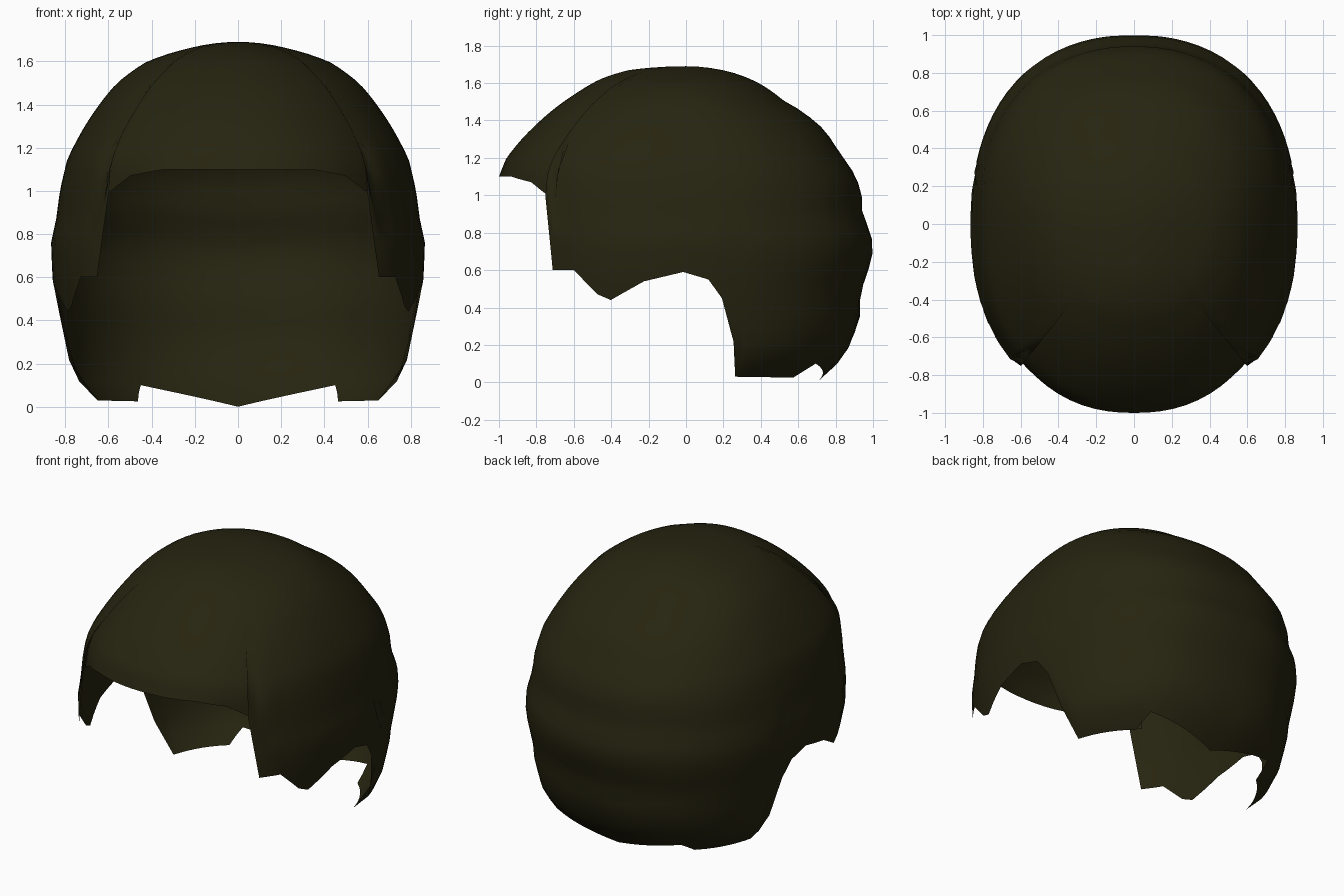
import bpy, bmesh, math

if "Cube" in bpy.data.objects:
    bpy.data.objects.remove(bpy.data.objects["Cube"], do_unlink=True)

TOP = 1.69

# Outline profiles as (height, distance from the centre axis)
SIDE = [(0, .65), (.03, .68), (.1, .76), (.17, .795), (.4, .835), (.6, .86), (.76, .866),
        (.87, .842), (1, .825), (1.15, .79), (1.3, .71), (1.43, .62), (1.5, .56),
        (1.6, .42), (1.66, .23), (TOP, 0)]
BACK = [(0, .7), (.1, .81), (.2, .88), (.35, .93), (.47, .93), (.6, .975), (.7, 1),
        (.8, .99), (.9, .94), (1, .94), (1.1, .91), (1.23, .82), (1.35, .74),
        (1.45, .62), (1.5, .53), (1.6, .39), (1.65, .27), (TOP, 0)]
FRONT = [(0, .9), (.6, .99), (1.1, 1), (1.2, .96), (1.31, .87), (1.45, .72),
         (1.55, .58), (1.62, .46), (1.67, .3), (TOP, 0)]

# Lower edge as (degrees from the front, height)
RIM = [(0, 1.1), (20, 1.1), (31, 1.07), (38.5, 1), (42.5, .6), (50.5, .6), (58.5, .47),
       (63, .44), (75, .54), (89, .59), (98, .55), (103, .45), (112, .03),
       (141, .025), (147, .1), (180, 0)]
FRINGE_RIM = RIM[:4] + [(43, .99)]


def lerp(table, v, key=lambda k: k):
    for (a, p), (b, q) in zip(table, table[1:]):
        if v <= b:
            t = (key(v) - key(a)) / (key(b) - key(a))
            return p + (q - p) * t
    return table[-1][1]


def crown(z):
    # Rounds the profile off towards the top
    return math.sqrt(max(TOP - z, 0))


def surface_point(deg, z, inset):
    a = math.radians(deg)
    s, c = math.sin(a), math.cos(a)
    w = lerp(SIDE, z, crown)
    d = lerp(FRONT if c > 0 else BACK, z, crown)
    n = 2.3 if z < 1.2 else 2.3 - .3 * (z - 1.2) / (TOP - 1.2)
    r = (abs(s / w) ** n + abs(c / d) ** n) ** (-1 / n)
    r *= 1 - inset * (deg / 40) ** 2
    return (r * s, -r * c, z)


def hair_shell(name, rim, inset, mat, rows=30):
    start, end = rim[0][0], rim[-1][0]
    angles = {float(a) for a, _ in rim}
    for a in range(0, 181, 4):
        if start < a < end and min(abs(a - b) for b, _ in rim) > 1.5:
            angles.add(float(a))
    bm = bmesh.new()
    pole = bm.verts.new((0, 0, TOP))
    columns = []
    for a in sorted(angles):
        low = lerp(rim, a)
        heights = [low + (TOP - low) * math.cos(i / rows * math.pi / 2)
                   for i in range(1, rows + 1)]
        columns.append([bm.verts.new(surface_point(a, z, inset)) for z in heights])
    for p, q in zip(columns, columns[1:]):
        bm.faces.new((pole, p[0], q[0]))
        for i in range(rows - 1):
            bm.faces.new((p[i], p[i + 1], q[i + 1], q[i]))
    mesh = bpy.data.meshes.new(name)
    bm.to_mesh(mesh)
    bm.free()
    mesh.materials.append(mat)
    obj = bpy.data.objects.new(name, mesh)
    bpy.context.collection.objects.link(obj)
    mirror = obj.modifiers.new("Mirror", 'MIRROR')
    mirror.use_clip = True
    bpy.ops.object.select_all(action='DESELECT')
    obj.select_set(True)
    bpy.context.view_layer.objects.active = obj
    bpy.ops.object.shade_smooth_by_angle(angle=math.radians(50))
    return obj


# Dark olive hair colour
hair = bpy.data.materials.new("dark_olive_hair")
colour = (.0195, .0175, .005, 1)
hair.diffuse_color = colour
hair.use_nodes = True
hair.node_tree.nodes["Principled BSDF"].inputs["Base Color"].default_value = colour

# Sides and back overlap the edges of the slightly recessed fringe
hair_shell("side_and_back_hair", RIM[3:], 0, hair)
hair_shell("fringe", FRINGE_RIM, .018, hair)
